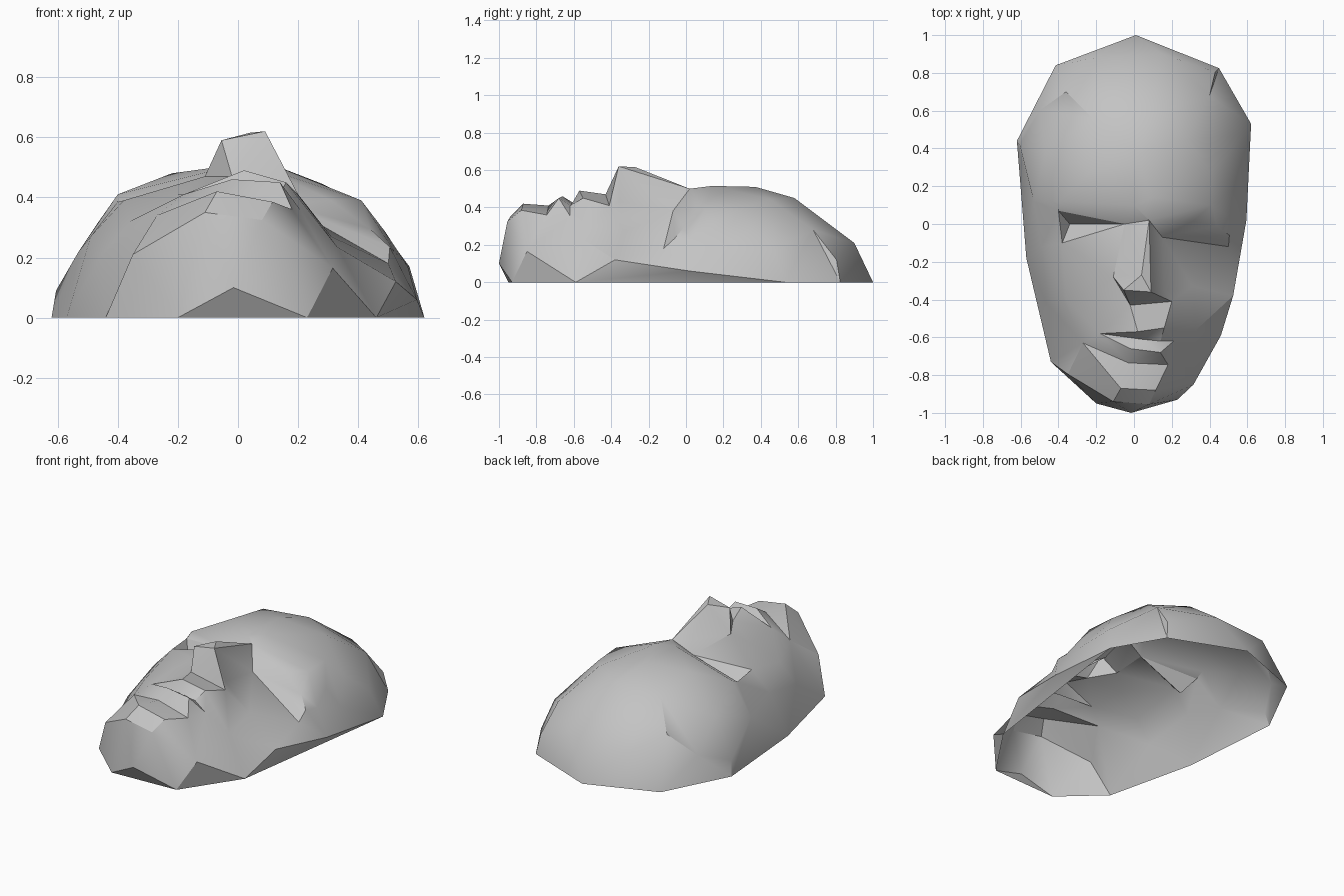
import bpy
import bmesh
import math
from mathutils import Vector
from mathutils.geometry import delaunay_2d_cdt

cube = bpy.data.objects.get("Cube")
if cube:
    bpy.data.objects.remove(cube, do_unlink=True)

grey = bpy.data.materials.new("plain grey")
grey.use_nodes = True
grey.diffuse_color = (0.55, 0.55, 0.55, 1)
grey.node_tree.nodes["Principled BSDF"].inputs["Base Color"].default_value = grey.diffuse_color

# Outline of the mask, clockwise from the crown; raised points overhang the base
rim = [(0.01, 1.0, 0), (0.45, 0.825, 0), (0.62, 0.53, 0), (0.595, 0.02, 0.06),
       (0.525, -0.38, 0.12), (0.46, -0.59, 0), (0.315, -0.85, 0.165), (0.23, -0.93, 0),
       (-0.015, -1.0, 0.1), (-0.2, -0.95, 0), (-0.44, -0.73, 0), (-0.57, -0.18, 0),
       (-0.62, 0.44, 0), (-0.415, 0.84, 0)]

# Loose shaping points of the dome and the cheeks
jaw_r, cheekbone = (-0.35, -0.795, 0.21), (0.31, -0.33, 0.27)
skull = [(0.15, 0.9, 0.21), (-0.2, 0.88, 0.2), (0.43, 0.805, 0.12), (0.4, 0.68, 0.28),
         (-0.36, 0.7, 0.29), (0.08, 0.58, 0.45), (-0.22, 0.56, 0.43), (0.28, 0.45, 0.445),
         (0.02, 0.37, 0.51), (-0.22, 0.28, 0.48), (0.1, 0.14, 0.515), (0.57, 0.47, 0.17),
         (0.565, 0.2, 0.17), (0.48, 0.35, 0.29), (0.49, 0.16, 0.285), (0.4, 0.28, 0.385),
         (-0.605, 0.42, 0.09), (-0.47, 0.38, 0.31), (-0.53, 0.12, 0.22), (-0.5, 0.6, 0.16)]
cheeks = [(-0.49, -0.12, 0.27), (-0.46, -0.42, 0.2), (-0.36, -0.4, 0.32), (-0.2, -0.35, 0.41),
          (0.21, -0.62, 0.355), (0.33, -0.56, 0.235)]

# Creases of the features, each a short path
bridge, tip, wing = (0.08, 0.02, 0.5), (0.09, -0.36, 0.62), (0.16, -0.355, 0.43)
side, hump, inner = (-0.11, -0.28, 0.47), (0.04, -0.27, 0.615), (0.0, -0.04, 0.49)
tip_side, base_r, base_l = (-0.055, -0.35, 0.59), (-0.02, -0.43, 0.47), (0.2, -0.41, 0.41)
tear_r, tear_l = (-0.05, 0.0, 0.43), (0.15, -0.07, 0.38)
corner, lip_peak, lip_l = (-0.18, -0.58, 0.41), (0.02, -0.57, 0.49), (0.16, -0.55, 0.45)
brow_r, lid_r, socket_r = (-0.4, 0.12, 0.41), (-0.4, 0.07, 0.385), (-0.34, 0.0, 0.30)
brow_l, tail_l, lid_l = (0.41, 0.1, 0.39), (0.52, 0.03, 0.22), (0.31, 0.015, 0.39)
outer_l, low_lid_l, cheek_l = (0.44, -0.01, 0.295), (0.505, -0.06, 0.235), (0.5, -0.12, 0.18)
chin_r, chin_l = (-0.07, -0.87, 0.42), (0.115, -0.88, 0.385)
jut_r, jut_l = (-0.11, -0.94, 0.35), (0.08, -0.955, 0.325)
fold_r, fold_l = (-0.27, -0.63, 0.34), (0.18, -0.745, 0.36)
dip = (-0.03, -0.735, 0.41)
creases = [
    # Nose
    [bridge, tip, wing, tear_l, bridge, inner, hump, tip],
    [hump, tip_side, tip, base_l, base_r, tip_side, side, base_r],
    [inner, tear_r, side],
    [wing, base_l, cheekbone, cheek_l],
    # Right eye
    [brow_r, (0.0, 0.1, 0.51), tear_r, lid_r, brow_r],
    [lid_r, socket_r, tear_r, (-0.38, -0.1, 0.39), socket_r],
    # Left eye
    [bridge, brow_l, tail_l, outer_l, lid_l, bridge],
    [brow_l, lid_l, tear_l, low_lid_l, outer_l, tear_l],
    [tail_l, low_lid_l, cheek_l, tear_l],
    # Lips
    [base_r, lip_peak, lip_l, base_l],
    [corner, lip_peak],
    [corner, (0.04, -0.61, 0.42), (0.14, -0.62, 0.41), (0.14, -0.68, 0.45),
     (-0.02, -0.66, 0.46), corner, dip, fold_l],
    [lip_l, (0.14, -0.62, 0.41)],
    # Chin and jaw
    [fold_r, dip],
    [fold_r, chin_r, chin_l, fold_l],
    [chin_r, jut_r, jut_l, chin_l],
    [fold_r, jaw_r, jut_r, rim[8], jut_l, rim[6], fold_l],
]

# Gather unique points and the crease edges
points = list(dict.fromkeys(rim + skull + cheeks + [p for path in creases for p in path]))
index = {p: i for i, p in enumerate(points)}
edges = [(index[a], index[b]) for path in creases for a, b in zip(path, path[1:])]
flat = [Vector(p[:2]) for p in points]
outline = [index[p] for p in rim]
verts, _, faces, origin, _, _ = delaunay_2d_cdt(flat, edges, [outline], 1, 1e-5)


def height(i):
    """Height of a net vertex, from its point or the nearest one."""
    if origin[i]:
        return points[origin[i][0]][2]
    return min(points, key=lambda p: (Vector(p[:2]) - verts[i]).length)[2]


# Open shell raised from the flat net
bm = bmesh.new()
bv = [bm.verts.new((v.x, v.y, height(i))) for i, v in enumerate(verts)]
for f in faces:
    bm.faces.new([bv[i] for i in f])

# Undercut strips where the jaw and chin overhang the base
slot = {o: bv[i] for i, src in enumerate(origin) for o in src}
ground = [k for k, p in enumerate(rim) if p[2] == 0]
for a, b in zip(ground, ground[1:]):
    if b - a > 1:
        bm.faces.new([slot[index[rim[k]]] for k in range(a, b + 1)])

bmesh.ops.triangulate(bm, faces=[f for f in bm.faces if len(f.verts) > 3])
bmesh.ops.recalc_face_normals(bm, faces=bm.faces)
if sum(f.normal.z * f.calc_area() for f in bm.faces) < 0:
    bmesh.ops.reverse_faces(bm, faces=bm.faces)

mesh = bpy.data.meshes.new("face_mask")
bm.to_mesh(mesh)
bm.free()
mesh.materials.append(grey)
mask = bpy.data.objects.new("face_mask", mesh)
bpy.context.collection.objects.link(mask)

bpy.ops.object.select_all(action="DESELECT")
mask.select_set(True)
bpy.context.view_layer.objects.active = mask
bpy.ops.object.shade_smooth_by_angle(angle=math.radians(30))
